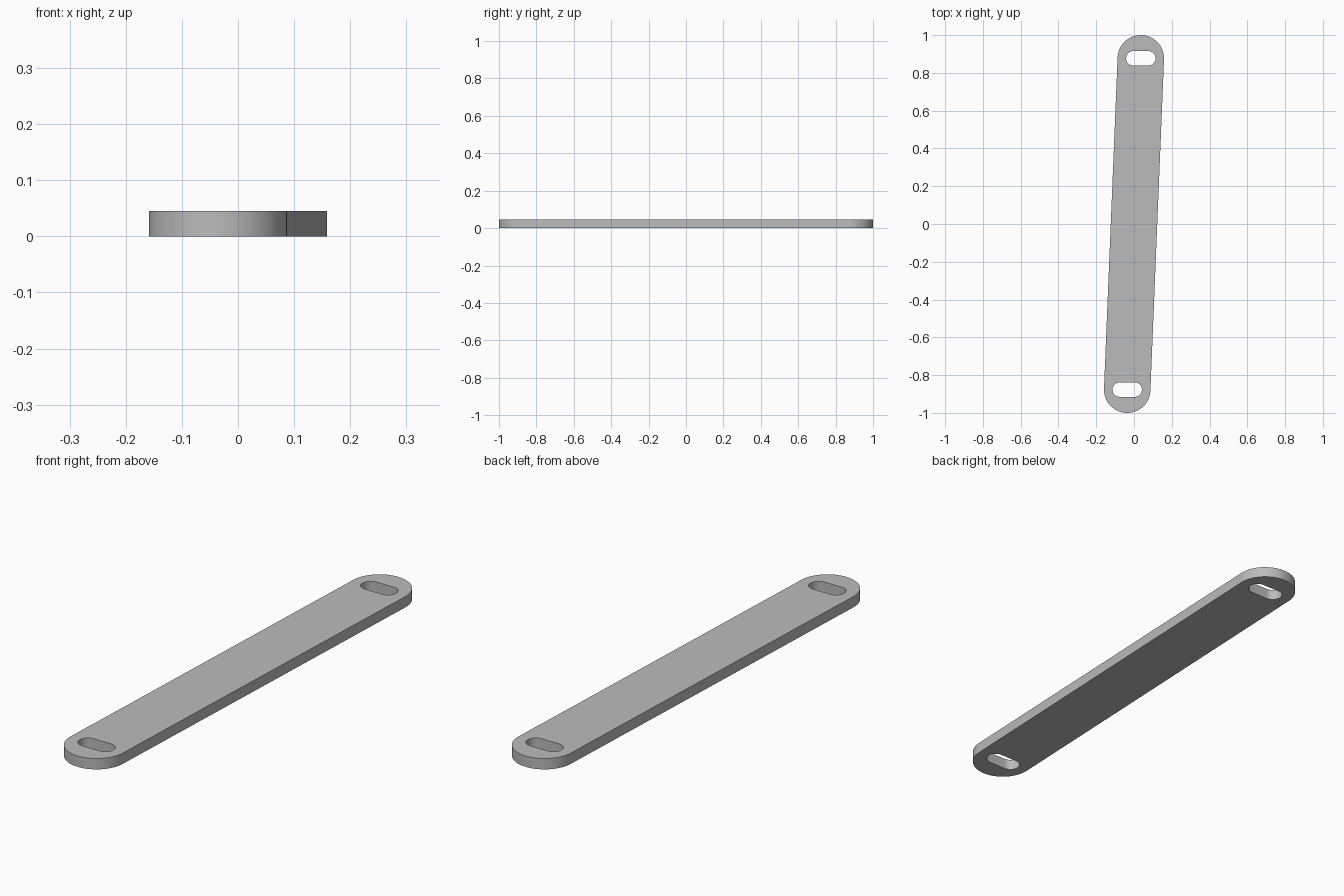
import bpy, bmesh
from math import pi, sin, cos, atan2
from mathutils import Vector

cube = bpy.data.objects.get("Cube")
if cube:
    bpy.data.objects.remove(cube, do_unlink=True)

THICK = 0.045
END = Vector((0.036, 0.877))      # centre of the back rounded end
END_R = 0.123
SLOT_HALF, SLOT_R = 0.04, 0.038


def stadium(a, b, r, steps):
    """Points of a rounded slot outline between centres a and b."""
    d = b - a
    start = atan2(d.y, d.x) - pi / 2
    pts = []
    for centre, turn in ((b, 0), (a, pi)):
        for i in range(steps + 1):
            t = start + turn + pi * i / steps
            pts.append(centre + Vector((cos(t), sin(t))) * r)
    return pts


def add_loop(bm, pts):
    vs = [bm.verts.new((p.x, p.y, 0)) for p in pts]
    return [bm.edges.new((v, vs[i - 1])) for i, v in enumerate(vs)]


# Flat link outline with a crosswise slot at each end
bm = bmesh.new()
edges = add_loop(bm, stadium(-END, END, END_R, 40))
reach = Vector((SLOT_HALF, 0))
for c in (END, -END):
    edges += add_loop(bm, stadium(c - reach, c + reach, SLOT_R, 24))
bmesh.ops.triangle_fill(bm, edges=edges, use_beauty=True)

# Thickness
ext = bmesh.ops.extrude_face_region(bm, geom=bm.faces[:], use_keep_orig=True)
top = [g for g in ext["geom"] if isinstance(g, bmesh.types.BMVert)]
bmesh.ops.translate(bm, verts=top, vec=(0, 0, THICK))
bmesh.ops.recalc_face_normals(bm, faces=bm.faces[:])

mesh = bpy.data.meshes.new("link_bar")
bm.to_mesh(mesh)
bm.free()
bar = bpy.data.objects.new("link_bar", mesh)
bpy.context.collection.objects.link(bar)

# Plain grey metal
grey = bpy.data.materials.new("grey")
grey.use_nodes = True
colour = (0.5, 0.5, 0.5, 1)
grey.diffuse_color = colour
grey.node_tree.nodes["Principled BSDF"].inputs["Base Color"].default_value = colour
mesh.materials.append(grey)

bpy.ops.object.select_all(action="DESELECT")
bar.select_set(True)
bpy.context.view_layer.objects.active = bar
bpy.ops.object.shade_smooth_by_angle(angle=pi / 6)
